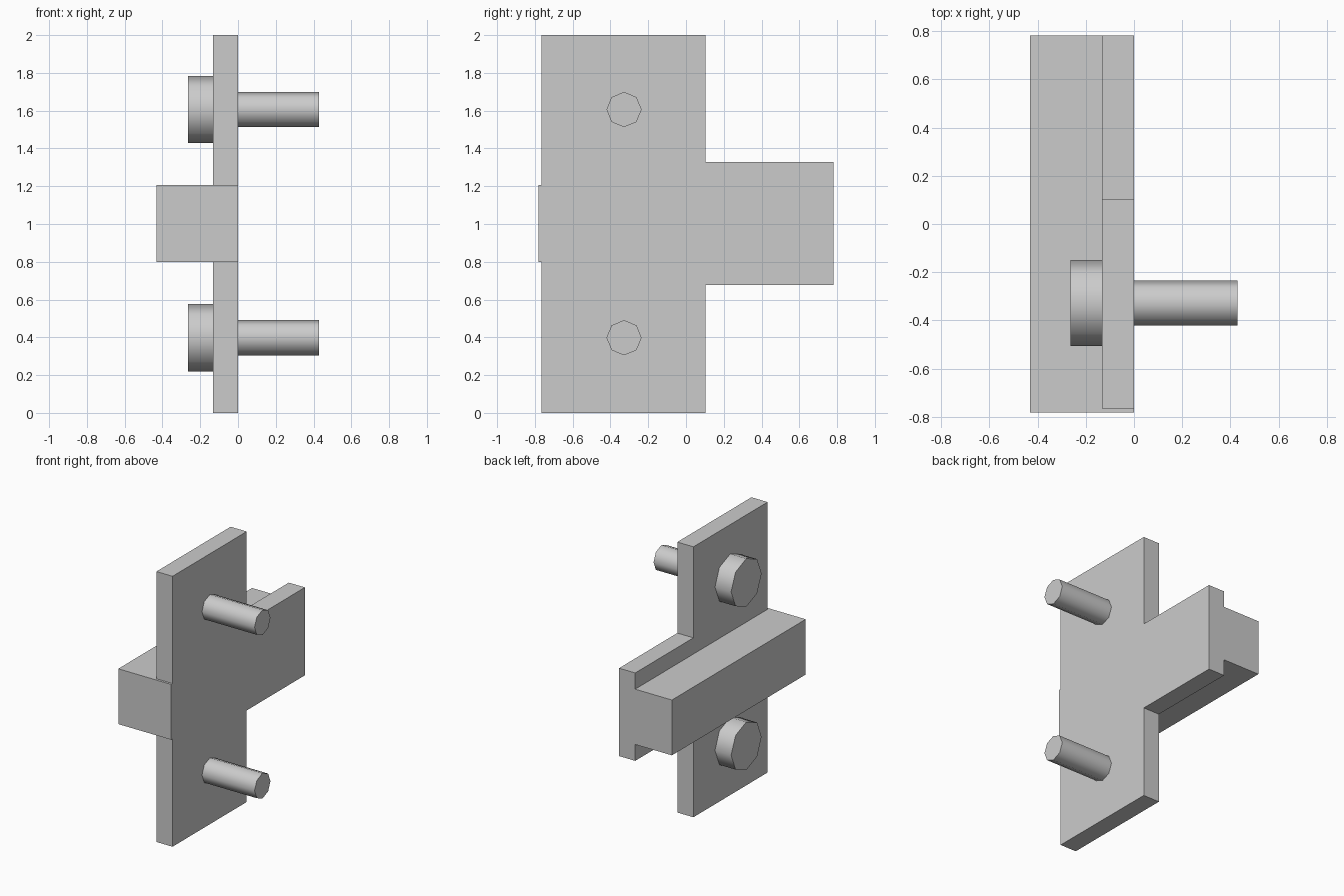
import bpy, bmesh
from math import radians

if "Cube" in bpy.data.objects:
    bpy.data.objects.remove(bpy.data.objects["Cube"])

PLATE_BACK = -0.132


def extrude_profile(name, points, x0, x1):
    """Solid from a (y, z) outline, extruded along x."""
    bm = bmesh.new()
    face = bm.faces.new([bm.verts.new((x0, y, z)) for y, z in points])
    out = bmesh.ops.extrude_face_region(bm, geom=[face])["geom"]
    verts = [v for v in out if isinstance(v, bmesh.types.BMVert)]
    bmesh.ops.translate(bm, verts=verts, vec=(x1 - x0, 0, 0))
    bmesh.ops.recalc_face_normals(bm, faces=bm.faces)
    mesh = bpy.data.meshes.new(name)
    bm.to_mesh(mesh)
    bm.free()
    obj = bpy.data.objects.new(name, mesh)
    bpy.context.collection.objects.link(obj)
    return obj


def octagon_rod(name, radius, x0, x1, y, z):
    """Eight-sided, smooth-shaded cylinder along x."""
    bpy.ops.mesh.primitive_cylinder_add(
        vertices=8, radius=radius, depth=x1 - x0,
        location=((x0 + x1) / 2, y, z), rotation=(0, radians(90), 0))
    bpy.context.object.name = name
    bpy.ops.object.shade_smooth_by_angle(angle=radians(50))


# T-shaped mounting plate
plate = extrude_profile("mounting_plate", [
    (-0.765, 0), (0.102, 0), (0.102, 0.677), (0.782, 0.677),
    (0.782, 1.327), (0.102, 1.327), (0.102, 2), (-0.765, 2)],
    PLATE_BACK, 0)

# Horizontal bar, merged flush into the plate
bar = extrude_profile("bar", [
    (-0.782, 0.798), (0.782, 0.798), (0.782, 1.207), (-0.782, 1.207)],
    -0.432, 0)
union = plate.modifiers.new("merge_bar", "BOOLEAN")
union.operation = "UNION"
union.solver = "EXACT"
union.object = bar
bpy.context.view_layer.objects.active = plate
bpy.ops.object.modifier_apply(modifier=union.name)
bpy.data.objects.remove(bar, do_unlink=True)

# Bolts: wide head behind the plate, shank through to the other side
for label, z in (("lower", 0.398), ("upper", 1.606)):
    octagon_rod(label + "_bolt_head", 0.178, -0.264, PLATE_BACK, -0.328, z)
    octagon_rod(label + "_bolt_shank", 0.093, PLATE_BACK + 0.01, 0.43, -0.328, z)
